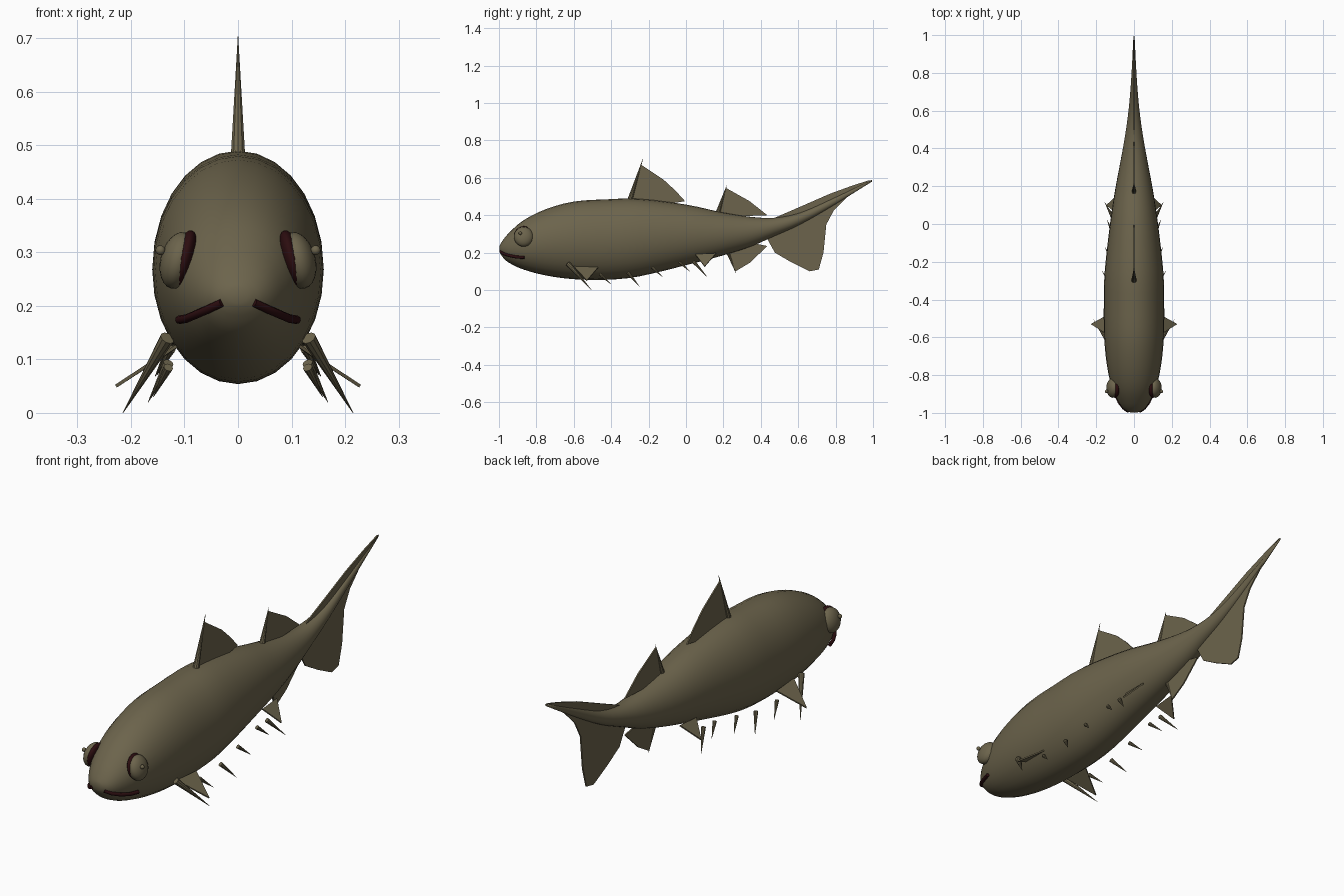
import bpy, bmesh, math
from mathutils import Vector

if "Cube" in bpy.data.objects:
    bpy.data.objects.remove(bpy.data.objects["Cube"])


def material(name, rgb):
    m = bpy.data.materials.new(name)
    m.use_nodes = True
    m.diffuse_color = (*rgb, 1)
    m.node_tree.nodes["Principled BSDF"].inputs["Base Color"].default_value = (*rgb, 1)
    return m


OLIVE = material("olive skin", (0.15, 0.127, 0.072))
DARK = material("dark red", (0.025, 0.004, 0.005))


def finish(name, bm, mat, smooth=True):
    bmesh.ops.recalc_face_normals(bm, faces=bm.faces)
    me = bpy.data.meshes.new(name)
    bm.to_mesh(me)
    bm.free()
    me.materials.append(mat)
    ob = bpy.data.objects.new(name, me)
    bpy.context.collection.objects.link(ob)
    for p in me.polygons:
        p.use_smooth = smooth
    return ob


def loft(name, rings, mat):
    bm = bmesh.new()
    loops = [[bm.verts.new(p) for p in r] for r in rings]
    n = len(loops[0])
    for a, b in zip(loops, loops[1:]):
        for i in range(n):
            j = (i + 1) % n
            bm.faces.new((a[i], a[j], b[j], b[i]))
    bm.faces.new(loops[0])
    bm.faces.new(loops[-1])
    return finish(name, bm, mat)


def smooth_path(pts, steps):
    """Catmull-Rom samples through the given points."""
    v = [Vector(p) for p in pts]
    v = [2 * v[0] - v[1]] + v + [2 * v[-1] - v[-2]]
    out = []
    for a, b, c, d in zip(v, v[1:], v[2:], v[3:]):
        for k in range(steps):
            t = k / steps
            out.append(0.5 * (2 * b + (c - a) * t + (2 * a - 5 * b + 4 * c - d) * t * t
                              + (3 * b - a - 3 * c + d) * t ** 3))
    return out + [v[-2]]


def spine(name, base, tip, radius):
    """Tapered spike with a flat base."""
    base, tip = Vector(base), Vector(tip)
    axis = tip - base
    bm = bmesh.new()
    bmesh.ops.create_cone(bm, cap_ends=True, segments=10, radius1=radius,
                          radius2=0.0005, depth=axis.length)
    bm.transform(axis.to_track_quat('Z', 'Y').to_matrix().to_4x4())
    bmesh.ops.translate(bm, verts=bm.verts, vec=(base + tip) / 2)
    return finish(name, bm, OLIVE, False)


def fin(name, pts, thick=0.006):
    """Thin flat web between the given points."""
    bm = bmesh.new()
    bm.faces.new([bm.verts.new(p) for p in pts])
    ob = finish(name, bm, OLIVE, False)
    mod = ob.modifiers.new("thickness", 'SOLIDIFY')
    mod.thickness, mod.offset = thick, 0
    return ob


def median_fin(name, yz):
    return fin(name, [(0, y, z) for y, z in yz])


def ball(name, centre, scale, mat, tilt=0):
    bm = bmesh.new()
    bmesh.ops.create_uvsphere(bm, u_segments=20, v_segments=12, radius=1)
    ob = finish(name, bm, mat)
    ob.location, ob.scale, ob.rotation_euler = centre, scale, (0, tilt, 0)
    return ob


# Body: station y, top z, bottom z, half width
stations = [(-0.998, 0.235, 0.205, 0.018), (-0.985, 0.258, 0.182, 0.047),
            (-0.95, 0.302, 0.148, 0.078), (-0.87, 0.372, 0.11, 0.116),
            (-0.75, 0.432, 0.078, 0.143), (-0.6, 0.473, 0.058, 0.158),
            (-0.42, 0.485, 0.055, 0.16), (-0.25, 0.488, 0.073, 0.155),
            (0.0, 0.457, 0.133, 0.127), (0.18, 0.418, 0.18, 0.1),
            (0.34, 0.392, 0.23, 0.07), (0.47, 0.386, 0.287, 0.047),
            (0.61, 0.413, 0.35, 0.028), (0.78, 0.487, 0.447, 0.014),
            (0.995, 0.59, 0.58, 0.003)]
rings = []
for y, top, low, half in zip(*[[p[i] for p in smooth_path(
        [s[:3] for s in stations], 3)] for i in range(3)],
        [p.x for p in smooth_path([(s[3], 0, 0) for s in stations], 3)]):
    angles = [math.tau * i / 28 for i in range(28)]
    rings.append([(half * math.cos(a), y, (top + low) / 2 + (top - low) / 2 * math.sin(a))
                  for a in angles])
loft("body", rings, OLIVE)

# Fins and spines on the centre line
median_fin("front_dorsal_fin", [(-0.29, 0.48), (-0.24, 0.67), (-0.12, 0.59),
                                (-0.055, 0.53), (-0.005, 0.475), (-0.1, 0.46)])
median_fin("rear_dorsal_fin", [(0.175, 0.41), (0.215, 0.545), (0.34, 0.475),
                               (0.435, 0.4), (0.3, 0.395)])
median_fin("anal_fin", [(0.22, 0.2), (0.265, 0.1), (0.34, 0.145), (0.435, 0.235),
                        (0.36, 0.25)])
median_fin("tail_lower_fin", [(0.42, 0.3), (0.475, 0.2), (0.56, 0.15), (0.66, 0.1),
                              (0.71, 0.11), (0.735, 0.2), (0.75, 0.35), (0.79, 0.425),
                              (0.86, 0.495), (0.99, 0.585), (0.78, 0.465), (0.61, 0.38)])
median_fin("tail_upper_fin", [(0.46, 0.38), (0.61, 0.445), (0.77, 0.515), (0.9, 0.562),
                              (0.99, 0.59), (0.78, 0.465), (0.61, 0.38)])
spine("front_dorsal_spine", (0, -0.3, 0.48), (0, -0.23, 0.703), 0.014)
spine("rear_dorsal_spine", (0, 0.17, 0.41), (0, 0.218, 0.56), 0.013)
spine("anal_spine", (0, 0.225, 0.2), (0, 0.267, 0.09), 0.009)

# Paired parts
pair_spines = [("pectoral_spine", (0.132, -0.63, 0.14), (0.215, -0.505, 0), 0.014),
               ("belly_spine_1", (0.13, -0.46, 0.085), (0.158, -0.4, 0.03), 0.009),
               ("belly_spine_2", (0.13, -0.31, 0.093), (0.168, -0.25, 0.02), 0.01),
               ("belly_spine_3", (0.125, -0.18, 0.12), (0.152, -0.125, 0.07), 0.009),
               ("belly_spine_4", (0.118, -0.035, 0.15), (0.142, 0.02, 0.1), 0.009),
               ("pelvic_spine", (0.115, 0.04, 0.152), (0.155, 0.115, 0.068), 0.01)]
pair_fins = [("pectoral_fin", [(0.115, -0.6, 0.125), (0.228, -0.53, 0.05), (0.12, -0.47, 0.12)]),
             ("pelvic_fin", [(0.085, 0.05, 0.19), (0.145, 0.1, 0.125), (0.08, 0.16, 0.195)])]
mouth = [(0.03, -0.992, 0.206), (0.055, -0.975, 0.194), (0.078, -0.945, 0.184),
         (0.097, -0.905, 0.176), (0.11, -0.865, 0.174)]

for s, side in ((1, "left"), (-1, "right")):
    flip = lambda p: (s * p[0], p[1], p[2])
    for name, base, tip, r in pair_spines:
        spine(f"{side}_{name}", flip(base), flip(tip), r)
    for name, pts in pair_fins:
        fin(f"{side}_{name}", [flip(p) for p in pts])

    # Eye, dark socket rim and pupil
    ball(f"{side}_eye", (s * 0.112, -0.868, 0.285), (0.033, 0.052, 0.054), OLIVE, -s * 0.25)
    ball(f"{side}_eye_rim", (s * 0.1, -0.868, 0.288), (0.02, 0.053, 0.055), DARK, -s * 0.25)
    ball(f"{side}_pupil", (s * 0.145, -0.886, 0.304), (0.009, 0.009, 0.009), OLIVE)

    # Half of the mouth line
    curve = bpy.data.curves.new(f"{side}_mouth", 'CURVE')
    curve.dimensions = '3D'
    curve.bevel_depth, curve.bevel_resolution = 0.008, 2
    curve.use_fill_caps = True
    line = curve.splines.new('POLY')
    line.points.add(len(mouth) - 1)
    for point, p in zip(line.points, mouth):
        point.co = (*flip(p), 1)
    curve.materials.append(DARK)
    bpy.context.collection.objects.link(bpy.data.objects.new(f"{side}_mouth", curve))
